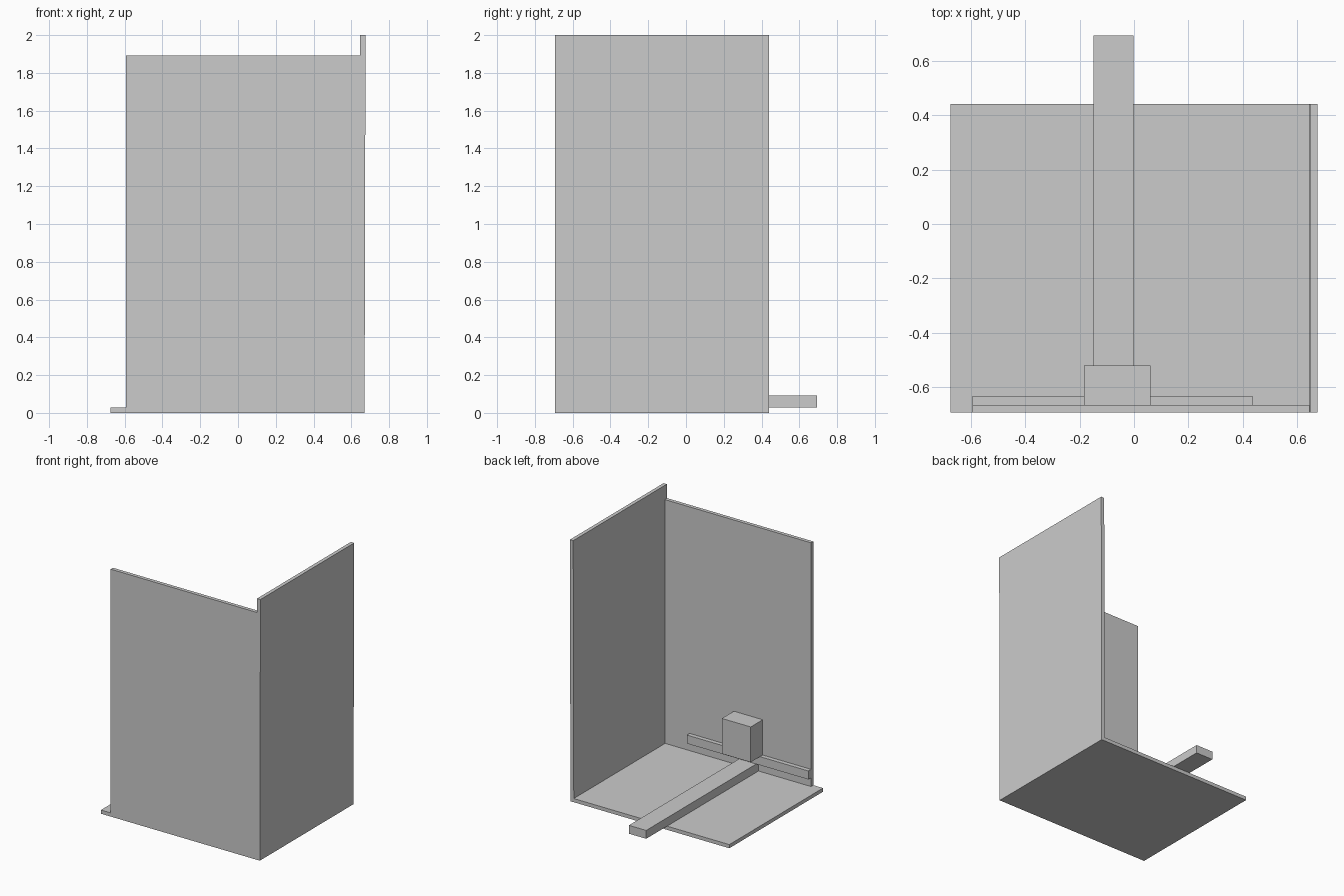
import bpy
import bmesh
from mathutils import Vector

cube = bpy.data.objects.get("Cube")
if cube:
    bpy.data.objects.remove(cube, do_unlink=True)

# One flat grey for every part
grey = bpy.data.materials.new("light_grey")
grey.use_nodes = True
colour = (0.6, 0.6, 0.6, 1)
grey.diffuse_color = colour
grey.node_tree.nodes["Principled BSDF"].inputs["Base Color"].default_value = colour


def box(name, low, high, lean=0):
    """Box between two corners; lean shifts its foot along x."""
    low, high = Vector(low), Vector(high)
    bm = bmesh.new()
    bmesh.ops.create_cube(bm, size=1)
    for v in bm.verts:
        foot = v.co.z < 0
        v.co = (low + high) / 2 + v.co * (high - low)
        if foot:
            v.co.x += lean
    mesh = bpy.data.meshes.new(name)
    bm.to_mesh(mesh)
    bm.free()
    mesh.materials.append(grey)
    obj = bpy.data.objects.new(name, mesh)
    bpy.context.collection.objects.link(obj)
    return obj


FRONT, BACK = -0.693, 0.44
FLOOR, INNER = 0.028, -0.665

# Enclosure panels
box("floor_panel", (-0.675, FRONT, 0), (0.645, BACK, FLOOR))
box("front_panel", (-0.593, FRONT, FLOOR), (0.645, INNER, 1.893))
box("side_panel", (0.647, FRONT, 0), (0.675, BACK, 2), lean=-0.005)

# Long beam on the floor, with the cross rail and block stacked above it
box("floor_beam", (-0.148, INNER, FLOOR), (-0.002, 0.693, 0.092))
box("cross_rail", (-0.593, INNER, 0.095), (0.435, -0.632, 0.16))
box("mounting_block", (-0.184, INNER, 0.16), (0.06, -0.52, 0.43))
